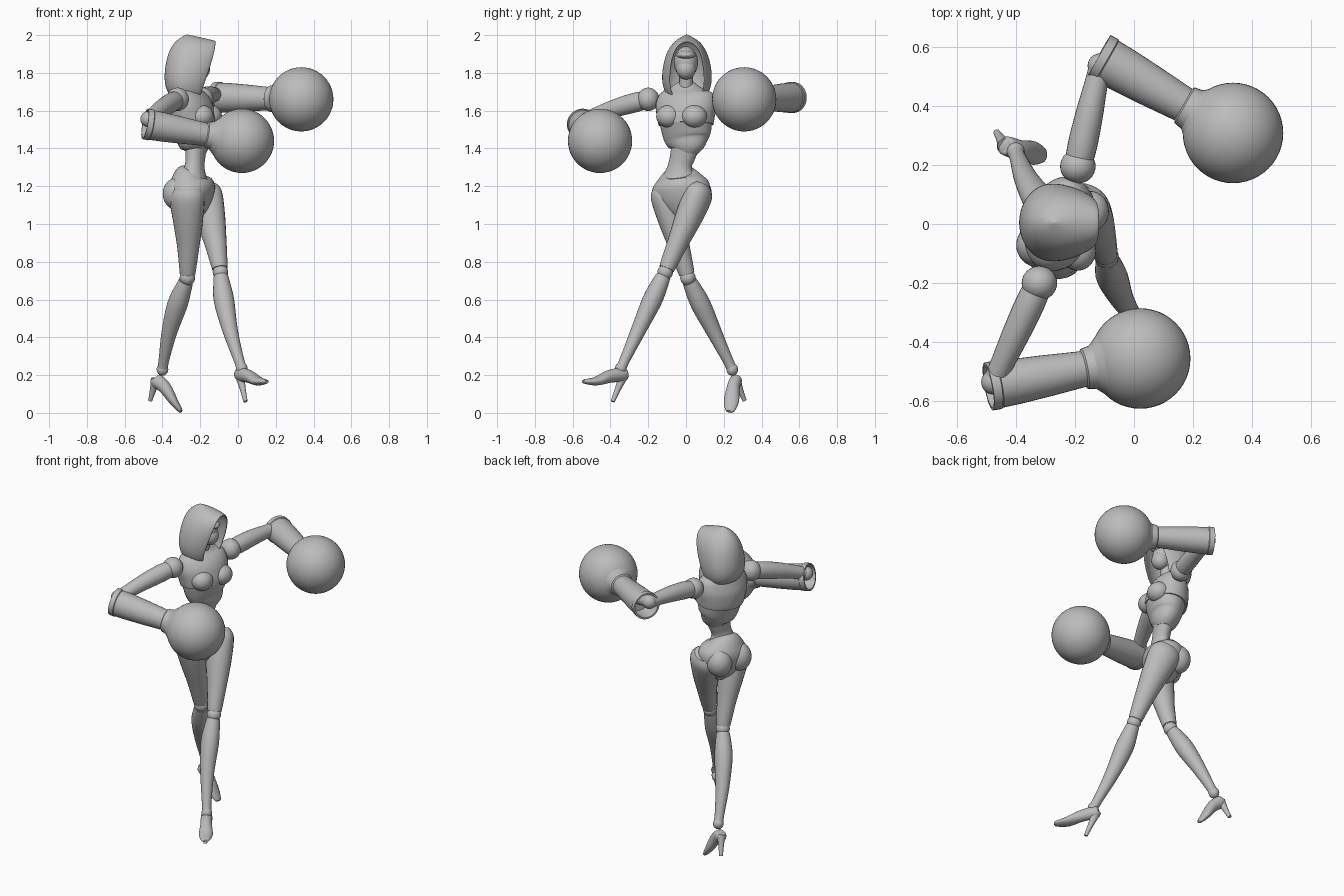
import bpy, bmesh
from math import sin, cos, pi, radians
from mathutils import Vector

if "Cube" in bpy.data.objects:
    bpy.data.objects.remove(bpy.data.objects["Cube"])

GREY = (0.5, 0.5, 0.5, 1)
mat = bpy.data.materials.new("matte grey")
mat.use_nodes = True
mat.diffuse_color = GREY
bsdf = mat.node_tree.nodes["Principled BSDF"]
bsdf.inputs["Base Color"].default_value = GREY
bsdf.inputs["Roughness"].default_value = 0.7

FACING = Vector((0.95, -0.31, 0))   # direction the body turns towards
LEFT = Vector((0.31, 0.95, 0))


def finish(name, bm, angle=40):
    bmesh.ops.recalc_face_normals(bm, faces=bm.faces)
    mesh = bpy.data.meshes.new(name)
    bm.to_mesh(mesh)
    bm.free()
    mesh.materials.append(mat)
    obj = bpy.data.objects.new(name, mesh)
    bpy.context.collection.objects.link(obj)
    bpy.ops.object.select_all(action='DESELECT')
    obj.select_set(True)
    bpy.context.view_layer.objects.active = obj
    bpy.ops.object.shade_smooth_by_angle(angle=radians(angle))
    return obj


def spline(p0, p1, p2, p3, t):
    return 0.5 * (2 * p1 + (p2 - p0) * t + (2 * p0 - 5 * p1 + 4 * p2 - p3) * t * t
                  + (3 * p1 - p0 - 3 * p2 + p3) * t ** 3)


def loft(name, rings, facing=FACING, smooth=4, sides=24, angle=40):
    """Skin elliptical rings (centre, radius along facing, radius across)."""
    keys = [(Vector(c), Vector((a, b, 0))) for c, a, b in rings]
    pts = []
    last = len(keys) - 1
    for i in range(last):
        four = [keys[max(0, min(last, i + k))] for k in (-1, 0, 1, 2)]
        for s in range(smooth):
            pts.append([spline(*[f[k] for f in four], s / smooth) for k in (0, 1)])
    pts.append(keys[-1])
    bm = bmesh.new()
    loops = []
    for i, (c, r) in enumerate(pts):
        axis = (pts[min(i + 1, len(pts) - 1)][0] - pts[max(i - 1, 0)][0]).normalized()
        u = (facing - axis * facing.dot(axis)).normalized()
        v = axis.cross(u)
        loops.append([bm.verts.new(c + u * r.x * cos(2 * pi * k / sides)
                                   + v * r.y * sin(2 * pi * k / sides)) for k in range(sides)])
    for low, high in zip(loops, loops[1:]):
        for k in range(sides):
            j = (k + 1) % sides
            bm.faces.new((low[k], low[j], high[j], high[k]))
    bm.faces.new(loops[0])
    bm.faces.new(loops[-1])
    return finish(name, bm, angle)


def ball(name, centre, radii, segments=32):
    bm = bmesh.new()
    bmesh.ops.create_uvsphere(bm, u_segments=segments, v_segments=segments // 2, radius=1)
    bmesh.ops.scale(bm, vec=Vector(radii), verts=bm.verts)
    bmesh.ops.translate(bm, vec=Vector(centre), verts=bm.verts)
    return finish(name, bm)


def limb(name, start, end, profile, bow=(0, 0, 0), facing=FACING):
    """Profile entries: position along the limb, radius along facing, radius across."""
    a, b, bow = Vector(start), Vector(end), Vector(bow)
    return loft(name, [(a.lerp(b, t) + bow * sin(pi * t), r, q) for t, r, q in profile], facing)


# Torso: chest armour, waist and pelvis
def trunk(name, rows):
    return loft(name, [((x, y, z), a, b) for x, y, z, a, b in rows], smooth=5, sides=32)


trunk("lower_bodice", [(-.215, .01, 1.37, .045, .05), (-.22, .01, 1.41, .07, .095),
                       (-.235, .005, 1.46, .09, .127), (-.24, 0, 1.54, .115, .142)])
trunk("upper_chest", [(-.24, 0, 1.525, .12, .148), (-.245, 0, 1.56, .122, .155),
                      (-.255, 0, 1.63, .112, .165), (-.265, 0, 1.69, .08, .145),
                      (-.265, 0, 1.725, .055, .08), (-.26, 0, 1.75, .04, .042)])
trunk("waist", [(-.22, .005, 1.44, .06, .08), (-.225, -.015, 1.37, .052, .07),
                (-.23, -.033, 1.3, .052, .066), (-.24, -.035, 1.22, .085, .11)])
trunk("pelvis", [(-.235, -.04, 1.285, .062, .068), (-.245, -.035, 1.255, .095, .11),
                 (-.245, -.028, 1.2, .118, .155), (-.24, -.02, 1.13, .105, .145),
                 (-.235, -.01, 1.06, .07, .08), (-.235, 0, 1.02, .02, .03)])
for side, offset in (("left", .07), ("right", -.07)):
    middle = Vector((-.24, -.025, 0)) + LEFT * offset
    ball(side + "_buttock", middle - FACING * .065 + Vector((0, 0, 1.16)), (.075, .075, .085))
    ball(side + "_bust", Vector((-.24, 0, 1.57)) + LEFT * offset + FACING * .075, (.062, .068, .06))

# Neck, face and hood
loft("neck", [((-.26, 0, 1.68), .042, .042), ((-.245, 0, 1.75), .035, .036),
              ((-.24, 0, 1.83), .038, .038)])
ball("head", (-.235, 0, 1.855), (.078, .064, .085))
ball("face_mask", (-.2, 0, 1.82), (.052, .052, .055))
ball("brow", (-.2, 0, 1.895), (.062, .05, .025))


def make_hood(rows, columns=18, sweep=radians(135)):
    bm = bmesh.new()
    grid = []
    for z_back, z_front, back, front, width in rows:
        mid, line = (back + front) / 2, []
        for k in range(columns + 1):
            t = sweep * (2 * k / columns - 1)
            c = cos(t)
            x = mid + (back - mid) * c if c > 0 else mid + (front - mid) * c / cos(sweep)
            f = (x - back) / (front - back)
            line.append(bm.verts.new((x, .005 + width * sin(t), z_back + (z_front - z_back) * f)))
        grid.append(line)
    for low, high in zip(grid, grid[1:]):
        for k in range(columns):
            bm.faces.new((low[k], low[k + 1], high[k + 1], high[k]))
    bmesh.ops.remove_doubles(bm, verts=bm.verts, dist=.0005)
    hood = finish("hood", bm, 60)
    shell = hood.modifiers.new("cloth thickness", 'SOLIDIFY')
    shell.thickness, shell.offset = .012, 0
    hood.modifiers.new("soften", 'SUBSURF').levels = 2
    hood.modifiers["soften"].render_levels = 2


make_hood([(1.675, 1.66, -.335, -.215, .08), (1.7, 1.685, -.375, -.195, .112),
           (1.77, 1.75, -.388, -.175, .132), (1.87, 1.85, -.376, -.14, .12),
           (1.94, 1.92, -.35, -.122, .092), (1.985, 1.955, -.305, -.118, .055),
           (2.005, 1.968, -.25, -.118, 0)])

# Legs: crossed, each with thigh, knee, shin and heeled shoe
THIGH = [(0, .065, .05), (.1, .095, .075), (.35, .082, .072), (.65, .06, .056),
         (.88, .046, .046), (.96, .041, .041)]
SHIN = [(.04, .038, .038), (.12, .045, .045), (.3, .054, .052), (.6, .041, .04),
        (.9, .028, .028), (1, .028, .028)]
legs = {
    "left": dict(hip=(-.19, .085, 1.2), knee=(-.093, -.11, .745), ankle=(.02, -.345, .235),
                 heel=(.008, -.328, .205), arch=(.058, -.405, .193), sole=(.105, -.475, .168),
                 toe=(.142, -.535, .166), spike=(.04, -.388, .06)),
    "right": dict(hip=(-.275, -.125, 1.2), knee=(-.268, .01, .715), ankle=(-.4, .245, .23),
                  heel=(-.435, .265, .175), arch=(-.388, .25, .135), sole=(-.34, .24, .06),
                  toe=(-.305, .233, .012), spike=(-.465, .31, .065)),
}
for side, p in legs.items():
    limb(side + "_thigh", p["hip"], p["knee"], THIGH, (.008, 0, 0))
    ball(side + "_knee", p["knee"], (.041, .041, .041), 24)
    limb(side + "_shin", p["knee"], p["ankle"], SHIN, (-.018, 0, 0))
    ball(side + "_ankle", p["ankle"], (.031, .031, .033), 24)
    forward = Vector(p["toe"]) - Vector(p["heel"])
    up = Vector((0, 0, 1)) if side == "left" else Vector((.8, 0, .6))
    loft(side + "_shoe", [(Vector(p["heel"]) - forward * .06, .015, .015), (p["heel"], .036, .032),
                          (p["arch"], .034, .034), (p["sole"], .023, .04),
                          (p["toe"], .012, .024),
                          (Vector(p["toe"]) + forward * .03, .004, .008)], up, angle=60)
    loft(side + "_heel", [(p["heel"], .028, .026),
                          (Vector(p["heel"]).lerp(Vector(p["spike"]), .5), .017, .016),
                          (p["spike"], .011, .011)], forward.normalized())

# Arms: shoulder, upper arm, elbow, hollow gauntlet and round fist
ARM = [(0, .045, .045), (.2, .052, .05), (.5, .048, .047), (.8, .04, .04), (1, .036, .036)]
GLOVE = [(.11, .06), (.006, .072), (0, .082), (.03, .083), (.034, .079), (.1, .077),
         (.2, .071), (.33, .061), (.335, .069), (.365, .075), (.39, .098), (.41, .118)]
arms = {
    "left": dict(shoulder=(-.19, .195, 1.662), elbow=(-.115, .535, 1.685),
                 cuff=(-.12, .568, 1.67), fist=(.335, .308, 1.66)),
    "right": dict(shoulder=(-.32, -.2, 1.66), elbow=(-.475, -.535, 1.555),
                  cuff=(-.492, -.55, 1.53), fist=(.021, -.455, 1.44)),
}
for side, p in arms.items():
    cuff, fist = Vector(p["cuff"]), Vector(p["fist"])
    axis = (fist - cuff).normalized()
    ball(side + "_shoulder", p["shoulder"], (.06, .058, .062))
    limb(side + "_upper_arm", p["shoulder"], p["elbow"], ARM, (0, 0, .008), Vector((0, 0, 1)))
    ball(side + "_elbow", p["elbow"], (.042, .042, .042), 24)
    limb(side + "_forearm", p["elbow"], cuff + axis * .2, [(0, .036, .036), (1, .045, .045)],
         facing=Vector((0, 0, 1)))
    loft(side + "_gauntlet", [(cuff + axis * s, r, r) for s, r in GLOVE[2:]],
         Vector((0, 0, 1)), 1, 32, 25)
    gauntlet = bpy.context.object
    # open the cuff: sink an inset of its end cap into the sleeve
    bm = bmesh.new()
    bm.from_mesh(gauntlet.data)
    cap = min((f for f in bm.faces if len(f.verts) > 4),
              key=lambda f: (f.calc_center_median() - cuff).length)
    bmesh.ops.inset_region(bm, faces=[cap], thickness=.01)
    bmesh.ops.translate(bm, verts=bmesh.ops.extrude_discrete_faces(bm, faces=[cap])["faces"][0].verts,
                        vec=axis * GLOVE[0][0])
    bm.to_mesh(gauntlet.data)
    bm.free()
    ball(side + "_fist", fist, (.17, .17, .17), 48)
